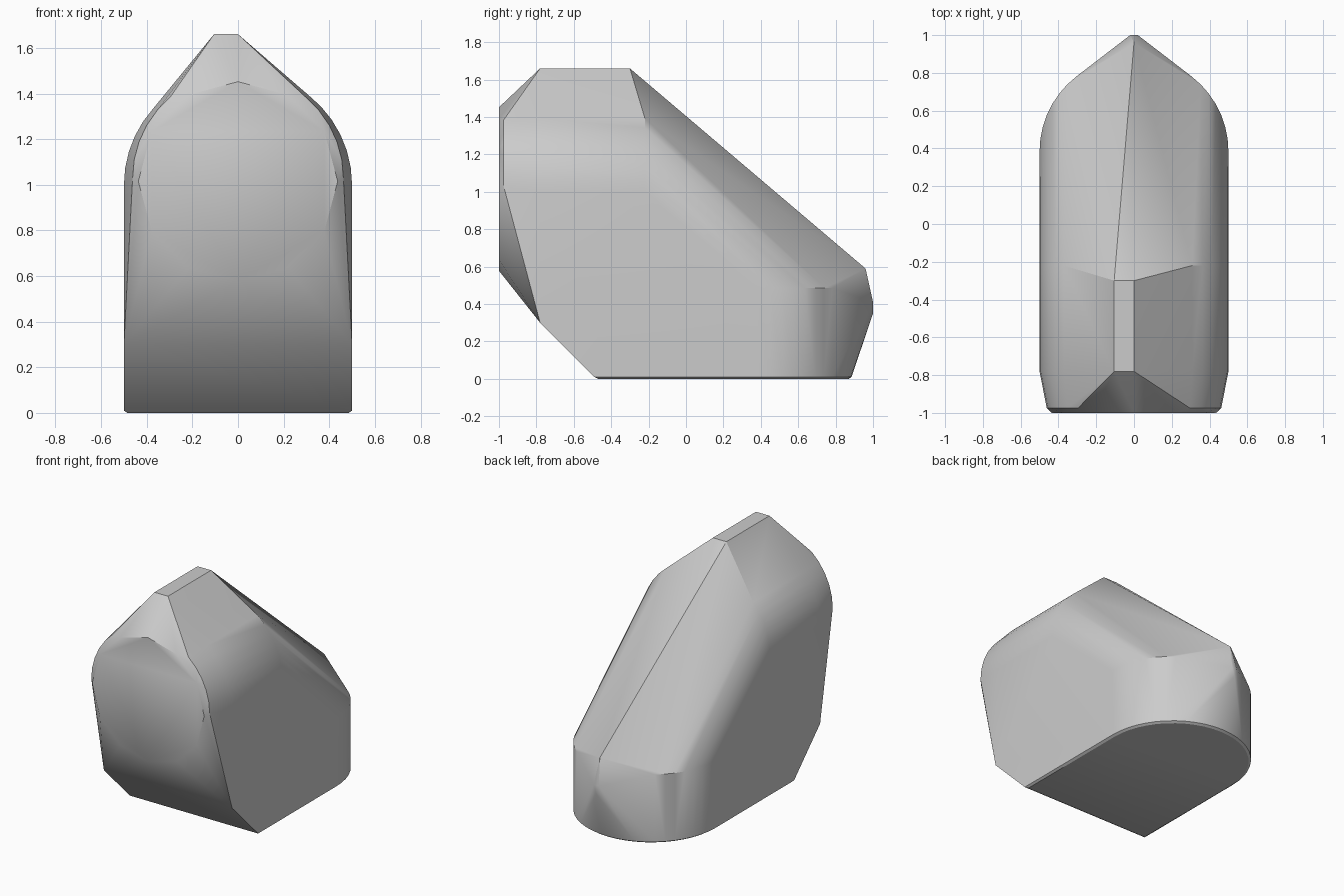
import bpy, bmesh
from math import sin, cos, pi, radians

cube = bpy.data.objects.get("Cube")
if cube:
    bpy.data.objects.remove(cube, do_unlink=True)

grey = bpy.data.materials.new("light grey")
grey.use_nodes = True
colour = (0.6, 0.6, 0.6, 1)
grey.diffuse_color = colour
grey.node_tree.nodes["Principled BSDF"].inputs["Base Color"].default_value = colour


def arc(radius, start, end, steps):
    """Points of an arc in its own plane, angles in degrees."""
    for i in range(steps + 1):
        a = radians(start + (end - start) * i / steps)
        yield radius * cos(a), radius * sin(a)


points = []

# Round flat nose with a narrow rim
points += [(0.437 * sin(i * pi / 6), -1, 1.015 + 0.437 * cos(i * pi / 6)) for i in range(12)]
for side in (-1, 1):
    points += [(side * u, -0.975, 1.03 + v) for u, v in arc(0.462, 0, 50, 5)]

# Arched shoulders, repeated where the straight top section starts and ends
for y in (-0.78, -0.22):
    points += [(u, y, 1 + v) for u, v in arc(0.5, 0, 52, 6)]
    points += [(-u, y, 1 + v) for u, v in arc(0.5, 0, 42, 5)]

# Narrow off-centre ridge
points += [(x, y, 1.66) for x in (-0.105, 0) for y in (-0.78, -0.3)]

# Rounded heel, from the slightly bevelled sole up to the slope
for z, r in ((0, 0.485), (0.01, 0.5), (0.485, 0.5)):
    points += [(u, 0.385 + v, z) for u, v in arc(r, 0, 180, 24)
               if z < 0.4 or abs(u) > 0.29]

# Pointed back of the heel
points += [(0, 0.96, 0.59), (0.02, 1, 0.41), (-0.02, 1, 0.41), (0, 1, 0.35)]

# Slanted chin between nose and sole
for side in (-1, 1):
    points += [(side * x, y, z) for x, y, z in
               ((0.5, -0.78, 0.3), (0.5, -0.49, 0.01), (0.485, -0.47, 0))]

# Wrap all sections in one convex shell
bm = bmesh.new()
for p in points:
    bm.verts.new(p)
bmesh.ops.remove_doubles(bm, verts=bm.verts, dist=0.0005)
hull = bmesh.ops.convex_hull(bm, input=bm.verts)
spare = {g for g in hull["geom_interior"] + hull["geom_unused"]
         if isinstance(g, bmesh.types.BMVert)}
bmesh.ops.delete(bm, geom=list(spare), context='VERTS')
bmesh.ops.dissolve_limit(bm, angle_limit=radians(0.5), verts=bm.verts, edges=bm.edges)
bmesh.ops.recalc_face_normals(bm, faces=bm.faces)

mesh = bpy.data.meshes.new("body_shell")
bm.to_mesh(mesh)
bm.free()
mesh.materials.append(grey)
body = bpy.data.objects.new("body_shell", mesh)
bpy.context.collection.objects.link(body)

bpy.context.view_layer.objects.active = body
body.select_set(True)
bpy.ops.object.shade_smooth_by_angle(angle=radians(30))
